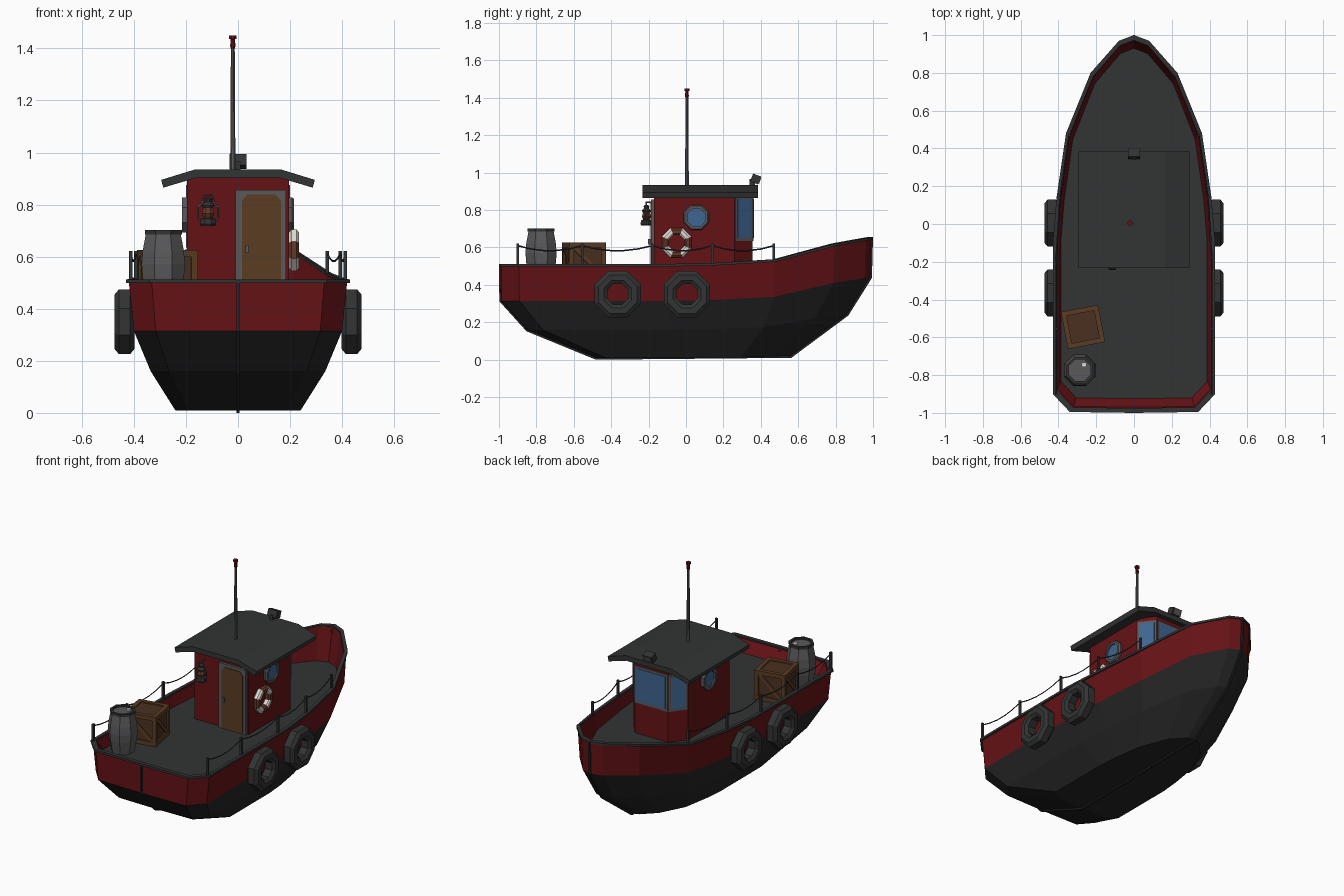
import bpy, bmesh, math
from mathutils import Matrix, Vector, Euler

if "Cube" in bpy.data.objects:
    bpy.data.objects.remove(bpy.data.objects["Cube"])

def mat(name, r, g, b):
    m = bpy.data.materials.new(name)
    m.diffuse_color = (r, g, b, 1)
    m.use_nodes = True
    m.node_tree.nodes["Principled BSDF"].inputs["Base Color"].default_value = m.diffuse_color
    return m

RED = mat("hull red", .13, .006, .008)
BLACK = mat("bottom black", .018, .018, .018)
CHAR = mat("charcoal", .032, .033, .033)
GREY = mat("mid grey", .1, .1, .105)
WOOD = mat("wood", .1, .045, .016)
DARKWOOD = mat("dark wood", .07, .03, .014)
GLASS = mat("window blue", .05, .13, .28)
WHITE = mat("white", .75, .72, .65)
RUST = mat("rust", .13, .04, .022)
DECK = .435

def mesh(name, verts, faces, mats, idx=None):
    me = bpy.data.meshes.new(name)
    me.from_pydata([tuple(v) for v in verts], [], faces)
    for m in (mats if isinstance(mats, list) else [mats]):
        me.materials.append(m)
    if idx:
        for p, i in zip(me.polygons, idx):
            p.material_index = i
    bm = bmesh.new()
    bm.from_mesh(me)
    bmesh.ops.recalc_face_normals(bm, faces=bm.faces)
    bm.to_mesh(me)
    bm.free()
    ob = bpy.data.objects.new(name, me)
    bpy.context.collection.objects.link(ob)
    return ob

def boxes(name, items, m, base=Matrix()):
    """One object of several boxes, each (size, location, rotation)."""
    verts, faces = [], []
    for size, loc, rot in items:
        o = len(verts)
        M = base @ Matrix.Translation(loc) @ Euler(rot).to_matrix().to_4x4()
        verts += [M @ Vector((x * size[0] / 2, y * size[1] / 2, z * size[2] / 2))
                  for x in (-1, 1) for y in (-1, 1) for z in (-1, 1)]
        faces += [[o + i for i in f] for f in ((0, 1, 3, 2), (4, 6, 7, 5), (0, 4, 5, 1),
                                               (2, 3, 7, 6), (0, 2, 6, 4), (1, 5, 7, 3))]
    return mesh(name, verts, faces, m)

def prism(name, pts, axis, lo, hi, m):
    put = {'x': lambda a, b, t: (t, a, b), 'y': lambda a, b, t: (a, t, b),
           'z': lambda a, b, t: (a, b, t)}[axis]
    n = len(pts)
    verts = [put(a, b, t) for t in (lo, hi) for a, b in pts]
    faces = [list(range(n)), list(range(n, 2 * n))]
    faces += [[i, (i + 1) % n, n + (i + 1) % n, n + i] for i in range(n)]
    return mesh(name, verts, faces, m)

def lathe(name, prof, m, loc, n=8, sideways=False, ring=False, stripe=False):
    """Turn (radius, height) points round z, or round x when sideways."""
    M = Matrix.Translation(loc)
    if sideways:
        M = M @ Matrix.Rotation(math.pi / 2, 4, 'Y')
    k = len(prof)
    verts, faces, idx = [], [], []
    for i in range(n):
        a = 2 * math.pi * (i + .5) / n
        verts += [M @ Vector((r * math.cos(a), r * math.sin(a), h)) for r, h in prof]
        for j in range(k if ring else k - 1):
            p, q = i * k, (i + 1) % n * k
            faces.append([p + j, q + j, q + (j + 1) % k, p + (j + 1) % k])
            idx.append(i % 2 if stripe else 0)
    if not ring:
        faces += [[i * k for i in range(n)], [i * k + k - 1 for i in range(n)]]
        idx += [0, 0]
    return mesh(name, verts, faces, m, idx)

def tube(name, paths, r, m):
    cu = bpy.data.curves.new(name, 'CURVE')
    cu.dimensions, cu.bevel_depth, cu.bevel_resolution = '3D', r, 0
    for pts in paths:
        s = cu.splines.new('POLY')
        s.points.add(len(pts) - 1)
        for p, c in zip(s.points, pts):
            p.co = (*c, 1)
    tmp = bpy.data.objects.new(name + "_path", cu)
    bpy.context.collection.objects.link(tmp)
    bpy.context.view_layer.update()
    me = bpy.data.meshes.new_from_object(tmp.evaluated_get(bpy.context.evaluated_depsgraph_get()))
    bpy.data.objects.remove(tmp)
    me.materials.clear()
    me.materials.append(m)
    ob = bpy.data.objects.new(name, me)
    bpy.context.collection.objects.link(ob)

# Rail outline, bow to stern: x, y, z
PLAN = [(0, 1, .655), (.08, .97, .65), (.23, .8, .62), (.36, .48, .535), (.41, .14, .515),
        (.43, -.1, .51), (.43, -.9, .51), (.34, -.995, .51), (0, -1, .51)]

def level(sx, stern, bow, z0, z1):
    """Full outline scaled to a width, stern/bow y and stern/bow height."""
    half = [(x * sx, stern + (y + 1) / 2 * (bow - stern), z0 + (z - .51) / .145 * (z1 - z0))
            for x, y, z in PLAN]
    return half + [(-x, y, z) for x, y, z in half[-2:0:-1]]

def loft(name, rings, mats, band_mats, closed=False, caps=()):
    n = len(rings[0])
    faces, idx = [], []
    for j in range(len(rings) if closed else len(rings) - 1):
        a, b = j * n, (j + 1) % len(rings) * n
        for i in range(n):
            faces.append([a + i, a + (i + 1) % n, b + (i + 1) % n, b + i])
            idx.append(band_mats[j])
    for c, mi in caps:
        faces.append([c * n + i for i in range(n)])
        idx.append(mi)
    return mesh(name, sum(rings, []), faces, mats, idx)

# Hull with bulwark and deck
loft("hull", [level(.56, -.48, .56, .01, .02), level(.78, -.85, .86, .16, .24),
              level(.93, -.99, .985, .315, .44), level(.975, -.993, .993, .503, .648),
              level(.945, -.97, .97, .503, .648), level(.9, -.925, .93, DECK, DECK)],
     [BLACK, RED, CHAR], [0, 0, 1, 1, 1], caps=[(0, 0), (5, 2)])
# Rail cap
loft("rail_cap", [level(1, -1, 1, .498, .643), level(1, -1, 1, .512, .656),
                  level(.95, -.975, .972, .512, .656), level(.95, -.975, .972, .498, .643)],
     CHAR, [0] * 4, closed=True)
# Keel strip round the centreline
keel = [(-1, .51), (-.998, .312), (-.853, .152), (-.482, 0), (.563, .01), (.868, .236),
        (.994, .437), (1, .655)]
n = len(keel)
kv = [(x, y * s, z if s == 1 else z * .9 + .04) for x in (-.006, .006) for s in (1, .96) for y, z in keel]
kf = []
for i in range(n - 1):
    for a, b in ((0, n), (2 * n, 3 * n), (0, 2 * n)):
        kf.append([a + i, a + i + 1, b + i + 1, b + i])
mesh("keel_strip", kv, kf, BLACK)

# Cabin, roof
prism("cabin", [(-.195, -.17), (.195, -.17), (.195, .26), (.12, .355), (-.12, .355), (-.195, .26)],
      'z', DECK - .005, .91, RED)
prism("roof", [(-.287, .865), (-.16, .903), (.16, .903), (.287, .865), (.295, .895), (.165, .935),
               (-.165, .935), (-.295, .895)], 'y', -.232, .385, CHAR)
# Bow windows on the three front facets
for name, x, y, nx, ny, w in (("centre", 0, .355, 0, 1, .236), ("right", .1575, .3075, .095, .075, .118),
                              ("left", -.1575, .3075, -.095, .075, .118)):
    rot = (0, 0, math.atan2(-nx, ny))
    boxes("window_frame_" + name, [((w, .012, .24), (x, y, .755), rot)], GREY)
    boxes("window_glass_" + name, [((w - .028, .018, .21), (x, y, .755), rot)], GLASS)
# Door
prism("door_frame", [(-.01, DECK), (.185, DECK), (.185, .857), (-.01, .857)], 'y', -.186, -.165, GREY)
prism("door", [(.015, DECK + .005), (.165, DECK + .005), (.165, .815), (.145, .838), (.035, .838),
               (.015, .815)], 'y', -.191, -.18, WOOD)
boxes("door_handle", [((.012, .016, .03), (.035, -.196, .63), (0, 0, 0))], GREY)
# Portholes and tyre fenders on both sides
for side, s in (("right", 1), ("left", -1)):
    lathe("porthole_frame_" + side, [(.052, -.02), (.073, -.02), (.073, .012), (.066, .02), (.052, .02)],
          GREY, (s * .196, .055, .76), sideways=True, ring=True)
    lathe("porthole_glass_" + side, [(.056, -.008), (.056, .008)], GLASS, (s * .199, .055, .76), sideways=True)
    for k, y in enumerate((-.365, .005)):
        lathe(f"tyre_{side}_{k}", [(.06, -.025), (.08, -.039), (.112, -.039), (.134, -.022), (.134, .022),
                                   (.112, .039), (.08, .039), (.06, .025)],
              CHAR, (s * .436, y, .35), sideways=True, ring=True)
# Lifebuoy
lathe("lifebuoy", [(.045, -.012), (.055, -.02), (.073, -.02), (.086, -.01), (.086, .01), (.073, .02),
                   (.055, .02), (.045, .012)], [WHITE, RUST], (.215, -.05, .625),
      sideways=True, ring=True, stripe=True).data.update()
# Lantern
L = (-.115, -.212, 0)
lathe("lantern_base", [(.03, .718), (.034, .725), (.03, .745), (.016, .75)], CHAR, L)
lathe("lantern_glass", [(.018, .748), (.026, .765), (.018, .79)], RUST, L)
lathe("lantern_cap", [(.022, .788), (.026, .797), (.014, .81), (.016, .822), (.006, .828)], CHAR, L)
tube("lantern_frame", [[(L[0] + s * a, L[1], z) for a, z in ((.03, .735), (.038, .75), (.038, .79),
                        (.02, .81))] for s in (-1, 1)]
     + [[(L[0] - .022, L[1], .81), (L[0] - .015, L[1], .838), (L[0] + .015, L[1], .838), (L[0] + .022, L[1], .81)],
        [(L[0], -.165, .842), (L[0], -.217, .842)]], .004, GREY)

# Mast
lathe("mast", [(.011, .93), (.008, 1.41)], GREY, (-.02, .005, 0))
lathe("mast_tip", [(.009, 1.4), (.011, 1.41), (.009, 1.435), (.015, 1.437), (.015, 1.45)], RED, (-.02, .005, 0))
# Searchlight
boxes("searchlight_stand", [((.02, .03, .04), (0, .355, .945), (0, 0, 0))], CHAR)
boxes("searchlight", [((.065, .045, .045), (0, .372, .966), (-.35, 0, 0))], CHAR)
boxes("searchlight_lens", [((.05, .006, .034), (0, .394, .958), (-.35, 0, 0))], GREY)

# Rail posts and sagging ropes
def rail_at(y):
    for (x0, y0, z0), (x1, y1, z1) in zip(PLAN, PLAN[1:]):
        if y1 <= y <= y0:
            t = (y - y0) / (y1 - y0)
            return x0 + t * (x1 - x0) - .018, z0 + t * (z1 - z0)

POSTS = [-.9, -.555, -.18, .14, .47]
for side, s in (("right", 1), ("left", -1)):
    boxes("rail_posts_" + side, [((.013, .013, .622 - rail_at(y)[1]),
          (s * rail_at(y)[0], y, (.622 + rail_at(y)[1]) / 2), (0, 0, 0)) for y in POSTS], CHAR)
    rope = []
    for a, b in zip(POSTS, POSTS[1:]):
        xa, xb = rail_at(a)[0], rail_at(b)[0]
        rope += [(s * (xa + t * (xb - xa)), a + t * (b - a), .61 - .11 * t * (1 - t))
                 for t in (0, .2, .4, .6, .8)]
    rope.append((s * rail_at(POSTS[-1])[0], POSTS[-1], .61))
    tube("rope_" + side, [rope], .004, CHAR)

# Barrel
B = (-.287, -.775, 0)
lathe("barrel", [(.07, DECK), (.086, .52), (.09, .57), (.086, .62), (.072, .69)], GREY, B)
lathe("barrel_rim", [(.062, .685), (.077, .685), (.077, .702), (.062, .702)], CHAR, B, ring=True)
lathe("barrel_bung", [(.014, .688), (.014, .7)], WHITE, (B[0] + .022, B[1] + .03, 0))

# Crate with battens and diagonal braces
C = Matrix.Translation((-.27, -.545, DECK + .095)) @ Matrix.Rotation(math.radians(11), 4, 'Z')
boxes("crate", [((.18, .18, .175), (0, 0, 0), (0, 0, 0))], DARKWOOD, C)
for k in range(4):
    boxes(f"crate_battens_{k}", [((.2, .014, .026), (0, -.093, .082), (0, 0, 0)),
                                 ((.2, .014, .026), (0, -.093, -.082), (0, 0, 0)),
                                 ((.026, .012, .15), (.087, -.093, 0), (0, 0, 0)),
                                 ((.026, .012, .15), (-.087, -.093, 0), (0, 0, 0)),
                                 ((.2, .01, .022), (0, -.091, 0), (0, .78, 0)),
                                 ((.2, .026, .012), (0, -.087, .09), (0, 0, 0))],
          WOOD, C @ Matrix.Rotation(k * math.pi / 2, 4, 'Z'))
